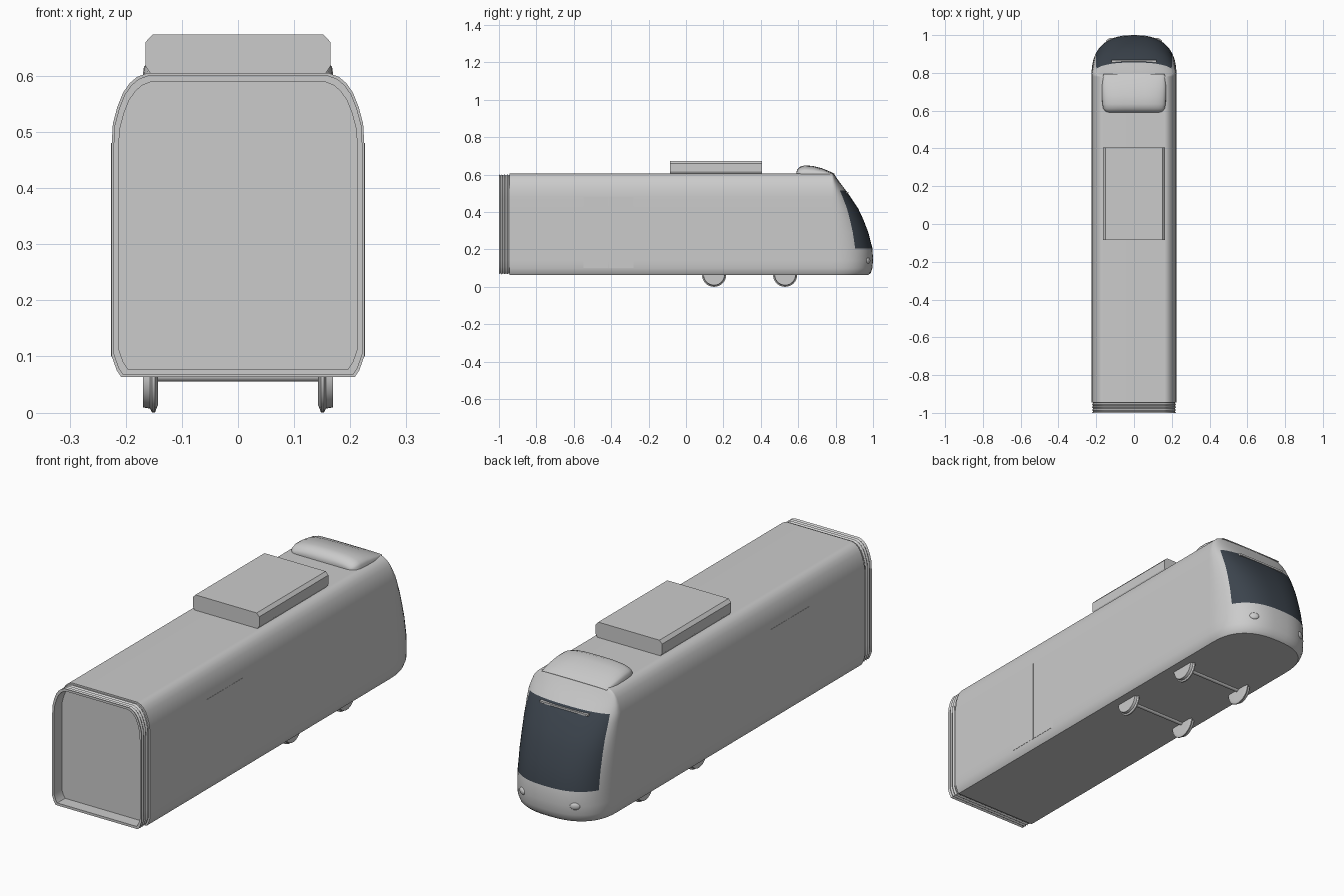
import bpy, bmesh, math
from math import sin, cos, pi, radians

cube = bpy.data.objects.get("Cube")
if cube:
    bpy.data.objects.remove(cube, do_unlink=True)


def make_material(name, color):
    mat = bpy.data.materials.new(name)
    mat.use_nodes = True
    mat.diffuse_color = color
    mat.node_tree.nodes["Principled BSDF"].inputs["Base Color"].default_value = color
    return mat


grey = make_material("light grey", (0.6, 0.6, 0.6, 1))
glass = make_material("dark glass", (0.045, 0.058, 0.075, 1))


def loft(name, rings, caps=True, cyclic=False, angle=35, glass_rule=None):
    """Skin a list of equal closed rings into one object."""
    bm = bmesh.new()
    rows = [[bm.verts.new(p) for p in ring] for ring in rings]
    count = len(rows[0])
    pairs = list(zip(rows, rows[1:]))
    if cyclic:
        pairs.append((rows[-1], rows[0]))
    for r, (low, high) in enumerate(pairs):
        for c in range(count):
            d = (c + 1) % count
            face = bm.faces.new((low[c], low[d], high[d], high[c]))
            if glass_rule and glass_rule(r, c):
                face.material_index = 1
    if caps:
        bm.faces.new(rows[0])
        bm.faces.new(rows[-1])
    bmesh.ops.recalc_face_normals(bm, faces=bm.faces)
    mesh = bpy.data.meshes.new(name)
    bm.to_mesh(mesh)
    bm.free()
    obj = bpy.data.objects.new(name, mesh)
    bpy.context.collection.objects.link(obj)
    mesh.materials.append(grey)
    if glass_rule:
        mesh.materials.append(glass)
    bpy.ops.object.select_all(action="DESELECT")
    obj.select_set(True)
    bpy.context.view_layer.objects.active = obj
    bpy.ops.object.shade_smooth_by_angle(angle=radians(angle))
    weighted = obj.modifiers.new("weighted normals", "WEIGHTED_NORMAL")
    weighted.keep_sharp = True
    return obj


def box(name, center, size):
    x, y, z = center
    a, b, c = (s / 2 for s in size)
    corners = [(-a, -b), (a, -b), (a, b), (-a, b)]
    return loft(name, [[(x + i, y + j, z + k) for i, j in corners] for k in (-c, c)])


def squircle(t, power):
    """Rounded half outline point for an angle from 0 to pi."""
    e = 2 / power
    return math.copysign(abs(cos(t)) ** e, cos(t)), max(0, sin(t)) ** e


# Body levels: height, half width, nose reach
LEVELS = [
    (.063, .208, .975), (.075, .216, .988), (.1, .225, .996), (.14, .225, 1),
    (.205, .225, .997), (.29, .225, .975), (.36, .225, .948), (.42, .225, .92),
    (.48, .225, .88), (.515, .223, .855), (.545, .215, .832), (.57, .205, .814),
    (.587, .193, .802), (.598, .18, .795), (.605, .162, .79),
]
REAR, SHOULDER, STEPS = -.945, .78, 30


def plan_outline(z, w, reach):
    ring = [(w, REAR, z)]
    for i in range(STEPS + 1):
        x, y = squircle(pi * i / STEPS, 2.5)
        ring.append((w * x, SHOULDER + (reach - SHOULDER) * y, z))
    return ring + [(-w, REAR, z)]


def is_windscreen(row, column):
    step = column - 1
    return .2 < LEVELS[row][0] < .5 and STEPS / 6 <= step < STEPS * 5 / 6


loft("body", [plan_outline(*level) for level in LEVELS], glass_rule=is_windscreen)


# Rear folding gangway: a hollow ribbed sleeve
def body_section(y, scale):
    half = [(w, z) for z, w, _ in LEVELS]
    loop = half + [(-w, z) for w, z in reversed(half)]
    mid = .335
    return [(x * scale, y, mid + (z - mid) * scale) for x, z in loop]


FOLDS = 8
sleeve = [body_section(-.94 - .06 * i / FOLDS, .965 if i % 2 else .985)
          for i in range(FOLDS + 1)]
sleeve += [body_section(-1, .945), body_section(-.94, .945)]
loft("gangway_sleeve", sleeve, caps=False, cyclic=True, angle=20)

# Roof equipment box with chamfered long edges
half = [(.155, .603), (.165, .618), (.165, .66), (.152, .674)]
profile = half + [(-x, z) for x, z in reversed(half)]
loft("roof_equipment_box", [[(x, y, z) for x, z in profile] for y in (-.085, .405)],
     angle=20)

# Roof fairing behind the nose: position, half width, height
FAIRING = [(.59, .13, .012), (.595, .15, .028), (.61, .163, .042), (.635, .168, .05),
           (.68, .17, .046), (.73, .17, .033), (.77, .165, .016), (.795, .16, .004)]
rings = []
for y, w, h in FAIRING:
    arc = [squircle(pi * i / 16, 3) for i in range(17)]
    rings.append([(w * x, y, .6 + h * z) for x, z in arc])
loft("roof_fairing", rings, angle=50)


# Wheels with flanges, and axles
def turned(name, y, z, stations, sides=32):
    loft(name, [[(x, y + r * cos(2 * pi * i / sides), z + r * sin(2 * pi * i / sides))
                 for i in range(sides)] for x, r in stations])


for axle, y in (("rear", .15), ("front", .53)):
    turned(axle + "_axle", y, .065, [(-.15, .01), (.15, .01)], 12)
    for side, s in (("left", 1), ("right", -1)):
        turned(f"{axle}_{side}_wheel", y, .065,
               [(s * .143, .052), (s * .148, .065), (s * .153, .065),
                (s * .157, .058), (s * .169, .056)])

# Door leaves, slightly proud of the sides
for side, s in (("left", 1), ("right", -1)):
    for leaf, y in (("rear", -.4825), ("front", -.3475)):
        box(f"{side}_{leaf}_door_leaf", (s * .225, y, .29), (.002, .133, .38))

# Rail over the windscreen
box("windscreen_rail", (0, .856, .503), (.24, .024, .008))

# Headlamps set into the nose corners
for side, s in (("left", 1), ("right", -1)):
    bpy.ops.mesh.primitive_uv_sphere_add(segments=16, ring_count=8, radius=1,
                                         location=(s * .13, .972, .14),
                                         rotation=(0, 0, -s * radians(30)))
    lamp = bpy.context.object
    lamp.name = side + "_headlamp"
    lamp.scale = (.022, .01, .016)
    lamp.data.materials.append(grey)
    bpy.ops.object.shade_smooth()
